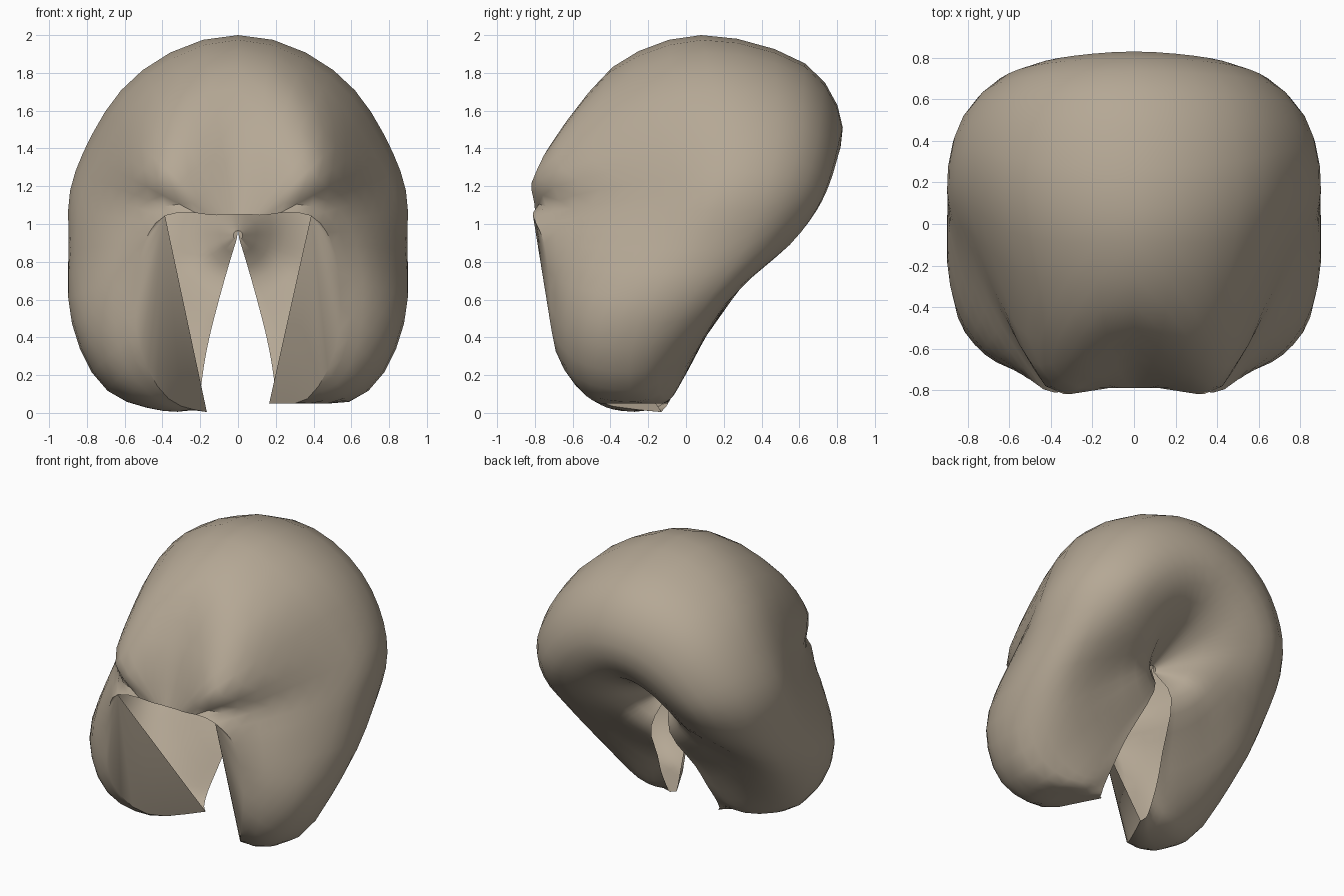
import bpy, bmesh, math
from mathutils import Vector

cube = bpy.data.objects.get("Cube")
if cube:
    bpy.data.objects.remove(cube, do_unlink=True)

# Sections fan out around a pivot at the top of the rear notch.
# Each one: start and end angle from vertical, then (radius, y) from back to front edge.
PIVOT_Z = 0.94
START = (0.025, 0.19)
SECTIONS = [
    (0, 0, [(.27, .68), (.57, .83), (.91, .63), (1.06, .08), (.89, -.39), (.5, -.65), (.11, -.79)]),
    (30, 30, [(.27, .67), (.57, .81), (.89, .62), (1.01, .12), (.82, -.44), (.55, -.72), (.127, -.79)]),
    (55, 55, [(.28, .64), (.58, .77), (.85, .6), (.94, .21), (.77, -.31), (.52, -.78), (.19, -.79)]),
    (75, 75, [(.27, .57), (.6, .7), (.85, .52), (.92, .19), (.81, -.12), (.62, -.5), (.4, -.81)]),
    (95, 95, [(.25, .48), (.57, .55), (.82, .4), (.9, .08), (.83, -.25), (.69, -.55), (.5, -.75)]),
    (118, 118, [(.25, .38), (.55, .3), (.87, .14), (.99, -.15), (.96, -.45), (.81, -.63), (.61, -.72)]),
    (140, 140, [(.25, .33), (.55, .18), (.87, 0), (1.06, -.22), (1.05, -.45), (.96, -.6), (.8, -.69)]),
    (157, 157, [(.25, .3), (.55, .12), (.85, -.03), (.97, -.12), (1.01, -.3), (.99, -.42), (.94, -.5)]),
    (162, 170, [(.25, .29), (.55, .11), (.72, .02), (.85, -.06), (.92, -.1), (.94, -.12), (.95, -.13)]),
]
STEPS = 3
CORNER = 3 * STEPS      # column where the fringe meets the side lock


def smooth_path(points, steps):
    """Catmull-Rom curve through vectors, keeping both ends."""
    pts = [points[0] * 2 - points[1]] + points + [points[-1] * 2 - points[-2]]
    out = []
    for a, b, c, d in zip(pts, pts[1:], pts[2:], pts[3:]):
        for k in range(steps):
            t = k / steps
            out.append((b * 2 + (c - a) * t + (a * 2 - b * 5 + c * 4 - d) * t ** 2
                        + (b * 3 - a - c * 3 + d) * t ** 3) / 2)
    return out + [points[-1]]


def section_grid():
    """Columns of (angle, radius, y), smoothed along and across."""
    cols = []
    for first, last, pts in SECTIONS:
        pts = [START] + pts
        turn = (last - first) / (len(pts) - 1)
        cols.append(smooth_path([Vector((first + turn * i, r, y))
                                 for i, (r, y) in enumerate(pts)], STEPS))
    # a mirrored extra column keeps the crown round across the middle
    cols.insert(0, [Vector((-p.x, p.y, p.z)) for p in cols[1]])
    rows = [smooth_path(list(row), STEPS)[STEPS:] for row in zip(*cols)]
    return list(zip(*rows))


def place(p, side):
    ang = math.radians(p.x)
    z = PIVOT_Z + p.y * math.cos(ang)
    # the left lock is cut a little shorter
    z = max(z, 0.05 if side > 0 else 0.0)
    return (side * p.y * math.sin(ang), p.z, z)


def build_half(bm, grid, side):
    v = [[bm.verts.new(place(p, side)) for p in col] for col in grid]
    # outer shell, hollow inside
    for a, b in zip(v, v[1:]):
        for j in range(len(a) - 1):
            bm.faces.new((a[j], b[j], b[j + 1], a[j + 1]))
    # closing face at the top of the notch
    bm.faces.new([col[0] for col in reversed(v)])
    # inner flap of the lock, fanned from the fringe corner
    corner = v[CORNER][-1]
    for a, b in zip(v[CORNER + 1:], v[CORNER + 2:]):
        bm.faces.new((corner, a[-1], b[-1]))


bm = bmesh.new()
grid = section_grid()
for side in (-1, 1):
    build_half(bm, grid, side)
bmesh.ops.remove_doubles(bm, verts=bm.verts[:], dist=0.0005)
bmesh.ops.recalc_face_normals(bm, faces=bm.faces[:])
mesh = bpy.data.meshes.new("hair")
bm.to_mesh(mesh)
bm.free()
hair = bpy.data.objects.new("hair", mesh)
bpy.context.collection.objects.link(hair)

# single warm taupe colour
mat = bpy.data.materials.new("warm taupe")
mat.use_nodes = True
colour = (0.46, 0.39, 0.30, 1)
mat.diffuse_color = colour
mat.node_tree.nodes["Principled BSDF"].inputs["Base Color"].default_value = colour
mesh.materials.append(mat)

bpy.ops.object.select_all(action='DESELECT')
hair.select_set(True)
bpy.context.view_layer.objects.active = hair
bpy.ops.object.shade_smooth_by_angle(angle=math.radians(40))
